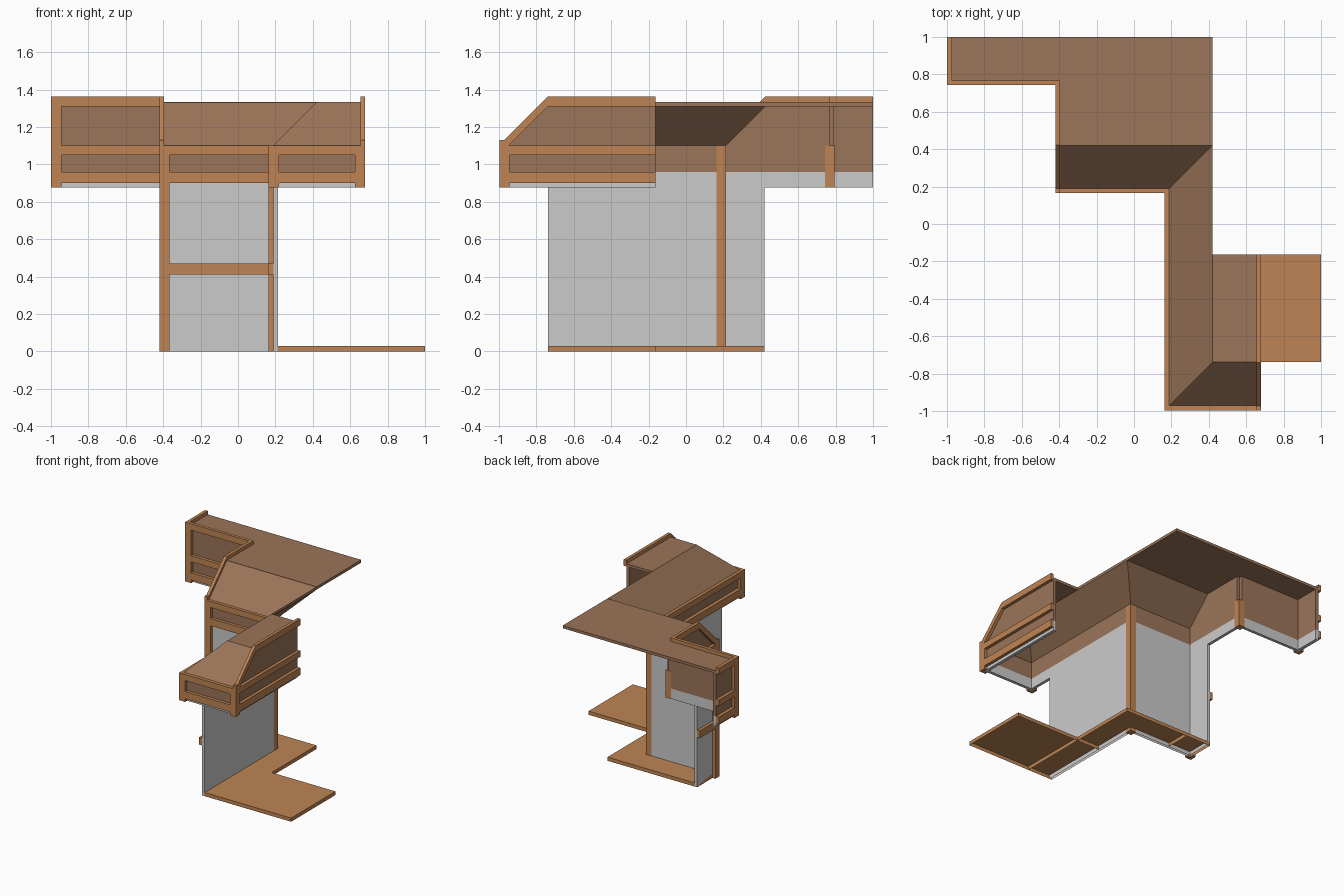
import bpy, bmesh

if "Cube" in bpy.data.objects:
    bpy.data.objects.remove(bpy.data.objects["Cube"])


def material(name, rgb):
    m = bpy.data.materials.new(name)
    m.diffuse_color = (*rgb, 1)
    m.use_nodes = True
    m.node_tree.nodes["Principled BSDF"].inputs["Base Color"].default_value = m.diffuse_color
    return m


TIMBER = material("timber", (0.515, 0.231, 0.087))
TAN = material("plaster_roof", (0.33, 0.178, 0.10))
GREY = material("grey_wall", (0.63, 0.63, 0.63))


def finish(name, bm, mat):
    bmesh.ops.recalc_face_normals(bm, faces=bm.faces)
    me = bpy.data.meshes.new(name)
    bm.to_mesh(me)
    bm.free()
    ob = bpy.data.objects.new(name, me)
    bpy.context.collection.objects.link(ob)
    me.materials.append(mat)


def prism(name, pts, lo, hi, mat, axis="z", bottom=True):
    """Extrude a flat outline along z (xy outline) or x (yz outline)."""
    bm = bmesh.new()
    place = (lambda p, h: (p[0], p[1], h)) if axis == "z" else (lambda p, h: (h, p[0], p[1]))
    a = [bm.verts.new(place(p, lo)) for p in pts]
    b = [bm.verts.new(place(p, hi)) for p in pts]
    if bottom:
        bm.faces.new(a)
    bm.faces.new(b)
    for i in range(len(pts)):
        j = (i + 1) % len(pts)
        bm.faces.new((a[i], a[j], b[j], b[i]))
    finish(name, bm, mat)


def box(name, x, y, z, mat=GREY, bottom=True):
    prism(name, [(x[0], y[0]), (x[1], y[0]), (x[1], y[1]), (x[0], y[1])], z[0], z[1], mat,
          bottom=bottom)


LOW, SPLIT, EAVE, CEIL, TOP = 0.875, 0.96, 1.10, 1.31, 1.362
FRONT = -0.998

# ground floor tiles, open underneath
prism("floor_corner", [(-0.165, 0.21), (0.21, 0.21), (0.21, -0.163), (0.42, -0.163),
                       (0.42, 0.42), (-0.165, 0.42)], 0, 0.03, TIMBER, bottom=False)
box("floor_back", (-0.395, -0.165), (0.21, 0.42), (0, 0.03), TIMBER, False)
box("floor_side", (0.21, 0.42), (-0.738, -0.163), (0, 0.03), TIMBER, False)
box("floor_terrace", (0.42, 1.0), (-0.738, -0.163), (0, 0.03), TIMBER, False)

# lower grey walls
box("lower_wall_front", (-0.395, 0.19), (0.19, 0.214), (0, LOW), GREY, False)
box("lower_wall_side", (0.19, 0.214), (-0.738, 0.19), (0, LOW), GREY, False)
box("lower_wall_end", (-0.395, -0.37), (0.19, 0.42), (0, LOW), GREY, False)

# upper walls: grey base strip and tan band (x range, y range)
upper = {
    "left_end": ((-0.974, -0.946), (0.768, 1.0)),
    "left_front": ((-0.974, -0.395), (0.768, 0.792)),
    "middle_end": ((-0.395, -0.37), (0.19, 0.768)),
    "middle_front": ((-0.395, 0.19), (0.19, 0.214)),
    "long_side": ((0.19, 0.214), (-0.972, 0.19)),
    "right_front": ((0.19, 0.655), (-0.972, -0.947)),
    "right_end": ((0.63, 0.655), (-0.972, -0.163)),
}
for n, (x, y) in upper.items():
    box(n + "_base", x, y, (LOW, SPLIT))
    box(n + "_band", x, y, (SPLIT, EAVE), TAN)

# tan infill above eave level
box("left_end_infill", (-0.974, -0.946), (0.768, 1.0), (EAVE, CEIL), TAN)
box("left_front_infill", (-0.974, -0.395), (0.768, 0.792), (EAVE, CEIL), TAN)

# timber strips standing proud of the walls
strips = {
    "left_end": ((-1.0, -0.974), (0.742, 1.0)),
    "left_front": ((-1.0, -0.42), (0.742, 0.768)),
    "middle_end": ((-0.42, -0.395), (0.165, 0.768)),
    "middle_front": ((-0.42, 0.19), (0.165, 0.19)),
    "long_side": ((0.163, 0.19), (FRONT, 0.19)),
    "right_front": ((0.163, 0.68), (FRONT, -0.972)),
    "right_end": ((0.655, 0.68), (FRONT, -0.163)),
}
for n, (x, y) in strips.items():
    box(n + "_lower_beam", x, y, (0.90, SPLIT), TIMBER)
    box(n + "_upper_beam", x, y, (1.05, EAVE), TIMBER)
for n in ("left_end", "left_front"):
    box(n + "_top_beam", *strips[n], (CEIL, TOP), TIMBER)
box("mid_beam_front", (-0.42, 0.19), (0.165, 0.19), (0.41, 0.47), TIMBER)
box("mid_beam_side", (0.163, 0.19), (-0.738, 0.19), (0.41, 0.47), TIMBER)
box("mid_beam_end", (-0.42, -0.395), (0.165, 0.42), (0.41, 0.47), TIMBER)


# corner posts: outer corners are L shaped, inner corners are solid
def outer_post(name, x, y, sx, z):
    """Corner at x, y; sx = +1 when the building lies towards +x."""
    t, w = 0.026, 0.055
    pts = [(0, 0), (w, 0), (w, t), (t, t), (t, w), (0, w)]
    prism(name, [(x + sx * px, y + py) for px, py in pts], z[0], z[1], TIMBER)


outer_post("post_left", -1.0, 0.742, 1, (LOW, TOP))
outer_post("post_middle", -0.42, 0.165, 1, (0, EAVE))
outer_post("post_right_a", 0.163, FRONT, 1, (LOW, EAVE))
outer_post("post_right_b", 0.68, FRONT, -1, (LOW, EAVE))
box("post_inner", (0.163, 0.215), (0.163, 0.215), (0, EAVE), TIMBER)
box("post_inner_left", (-0.42, -0.368), (0.742, 0.794), (LOW, EAVE), TIMBER)


# gable ends: verge trim and infill panel, y = eave, end = far edge
def gable(name, y, end, trim_x, panel_x):
    prism(name + "_verge", [(y, EAVE), (y, 1.13), (y + 0.025, 1.13), (y + 0.257, TOP), (end, TOP),
                            (end, CEIL), (y + 0.26, CEIL), (y + 0.05, EAVE)], *trim_x, TIMBER, "x")
    prism(name + "_panel", [(y + 0.05, EAVE), (y + 0.26, CEIL), (end, CEIL), (end, EAVE)],
          *panel_x, TAN, "x")


gable("gable_middle", 0.165, 0.768, (-0.42, -0.395), (-0.395, -0.37))
gable("gable_right", FRONT, -0.163, (0.655, 0.68), (0.63, 0.655))

# flat roof slabs
prism("roof_flat_back", [(-0.974, 0.768), (-0.395, 0.768), (-0.395, 0.42), (0.42, 0.42),
                         (0.42, 1.0), (-0.974, 1.0)], CEIL, 1.333, TAN)
box("roof_flat_right", (0.42, 0.655), (-0.738, -0.163), (CEIL, 1.333), TAN)

# sloped roof swept along the eave with a valley and a hip
profile = [(0, EAVE), (0.232, 1.333), (0.232, CEIL), (0.024, EAVE)]
eave = [((-0.395, 0.19), (0, 1)), ((0.188, 0.19), (1, 1)),
        ((0.188, -0.97), (1, 1)), ((0.655, -0.97), (0, 1))]
bm = bmesh.new()
rings = [[bm.verts.new((p[0] + d[0] * o, p[1] + d[1] * o, z)) for o, z in profile] for p, d in eave]
for r, s in zip(rings, rings[1:]):
    for i in range(4):
        j = (i + 1) % 4
        bm.faces.new((r[i], r[j], s[j], s[i]))
bm.faces.new(rings[0])
bm.faces.new(rings[-1])
finish("roof_slope", bm, TAN)
